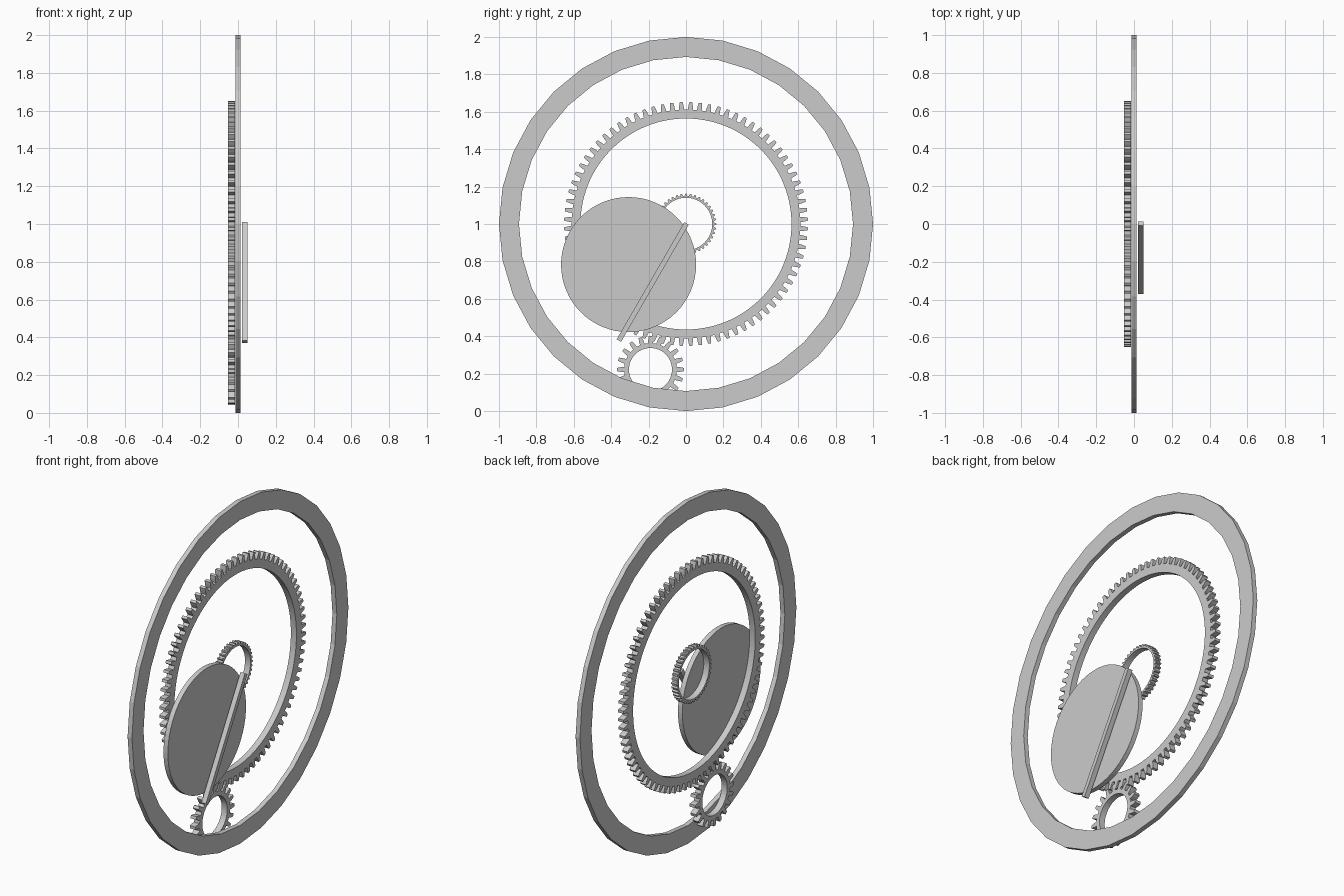
import bpy, bmesh
from math import sin, cos, pi, radians

if "Cube" in bpy.data.objects:
    bpy.data.objects.remove(bpy.data.objects["Cube"])


def place(name, bm):
    bmesh.ops.recalc_face_normals(bm, faces=bm.faces)
    me = bpy.data.meshes.new(name)
    bm.to_mesh(me)
    bm.free()
    ob = bpy.data.objects.new(name, me)
    bpy.context.collection.objects.link(ob)
    return ob


def annulus(name, y, z, x0, x1, outer, inner):
    """Flat ring facing x; outer is a list of (angle, radius), inner a radius."""
    bm = bmesh.new()
    loops = []
    for x, bore in ((x0, False), (x1, False), (x1, True), (x0, True)):
        loops.append([bm.verts.new((x, y + (inner if bore else r) * sin(a),
                                    z + (inner if bore else r) * cos(a)))
                      for a, r in outer])
    n = len(outer)
    for k in range(4):
        p, q = loops[k], loops[(k + 1) % 4]
        for i in range(n):
            j = (i + 1) % n
            bm.faces.new((p[i], p[j], q[j], q[i]))
    return place(name, bm)


def gear(name, y, z, teeth, tip, root, inner, phase=0.0):
    step = 2 * pi / teeth
    tooth = ((-0.29, root), (-0.24, (tip + root) / 2), (-0.15, tip),
             (0.15, tip), (0.24, (tip + root) / 2), (0.29, root))
    outline = [((i + phase + f) * step, r) for i in range(teeth) for f, r in tooth]
    return annulus(name, y, z, -0.053, -0.017, outline, inner)


# Outer rim, 32 flat sides
annulus("outer_rim", 0, 1, -0.014, 0.014,
        [(2 * pi * i / 32, 1.0) for i in range(32)], 0.893)

# Gear train behind the rim
gear("main_gear", 0, 1, 80, 0.652, 0.612, 0.564, 0.5)
gear("pinion_gear", -0.19, 0.222, 20, 0.18, 0.141, 0.115)
gear("centre_gear", 0, 1, 40, 0.162, 0.151, 0.140)

# Solid disc in the plane of the rim
bm = bmesh.new()
ends = [[bm.verts.new((x, -0.307 + 0.361 * sin(2 * pi * i / 64),
                       0.783 + 0.361 * cos(2 * pi * i / 64))) for i in range(64)]
        for x in (-0.014, 0.014)]
for loop in ends:
    bm.faces.new(loop)
for i in range(64):
    j = (i + 1) % 64
    bm.faces.new((ends[0][i], ends[0][j], ends[1][j], ends[1][i]))
place("disc", bm)

# Slanted hand in front of the disc
bm = bmesh.new()
bmesh.ops.create_cube(bm, size=1)
bmesh.ops.scale(bm, vec=(0.029, 0.027, 0.723), verts=bm.verts)
hand = place("hand", bm)
hand.location = (0.037, -0.178, 0.69)
hand.rotation_euler = (radians(-30), 0, 0)
